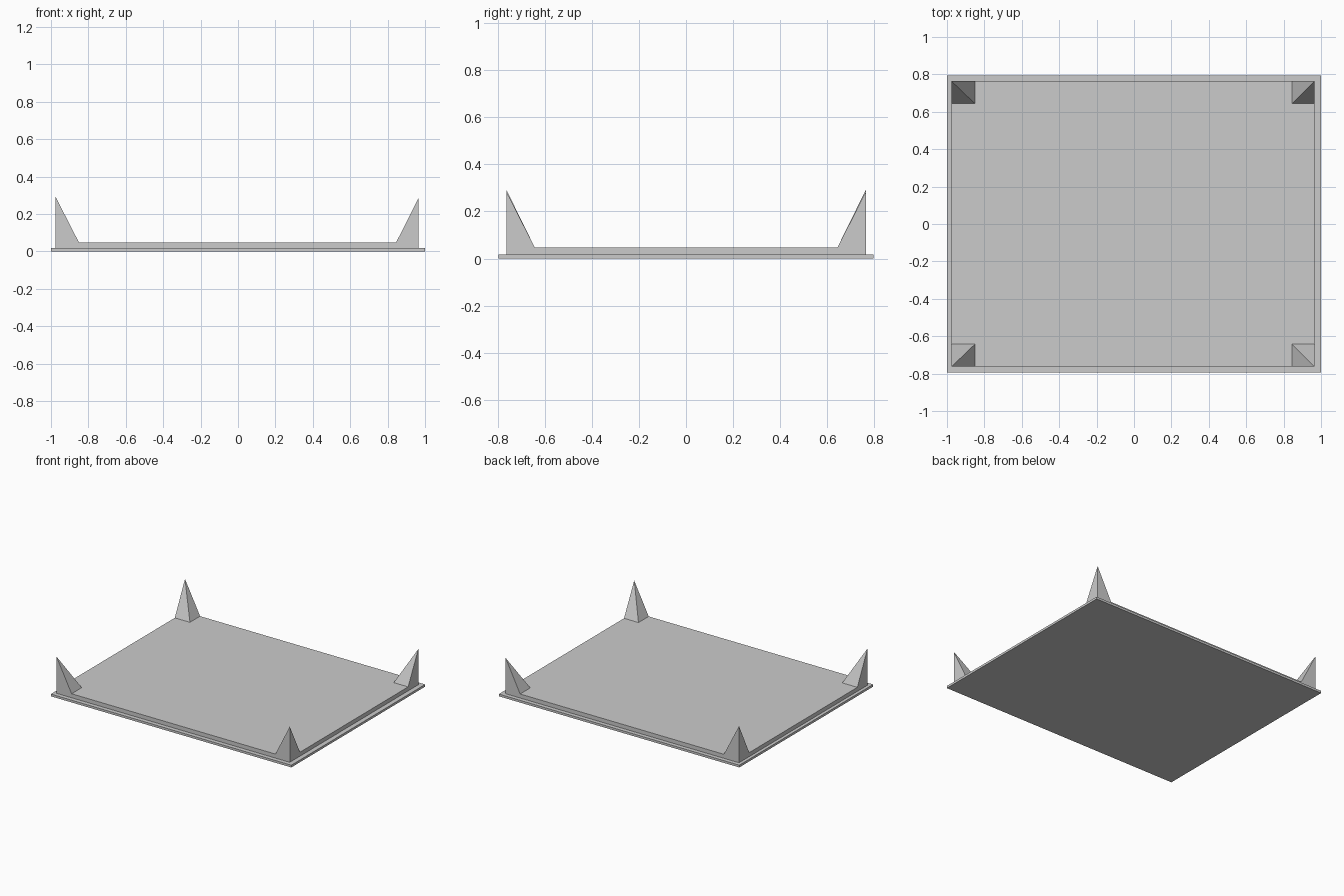
import bpy
import bmesh

cube = bpy.data.objects.get("Cube")
if cube:
    bpy.data.objects.remove(cube, do_unlink=True)

grey = bpy.data.materials.new("light_grey")
grey.use_nodes = True
COLOUR = (0.6, 0.6, 0.6, 1)
grey.diffuse_color = COLOUR
grey.node_tree.nodes["Principled BSDF"].inputs["Base Color"].default_value = COLOUR


def add_object(name, bm):
    bmesh.ops.recalc_face_normals(bm, faces=bm.faces)
    mesh = bpy.data.meshes.new(name)
    bm.to_mesh(mesh)
    bm.free()
    mesh.materials.append(grey)
    bpy.context.collection.objects.link(bpy.data.objects.new(name, mesh))


def slab(name, xs, ys, zs):
    bm = bmesh.new()
    bmesh.ops.create_cube(bm, size=1)
    for v in bm.verts:
        v.co = [r[0] if c < 0 else r[1] for c, r in zip(v.co, (xs, ys, zs))]
    add_object(name, bm)


def spike(name, x, y, inner_x, inner_y, base, tip):
    """Square pyramid whose tip stands above its outer corner."""
    bm = bmesh.new()
    corners = [(x, y), (inner_x, y), (inner_x, inner_y), (x, inner_y)]
    ring = [bm.verts.new((px, py, base)) for px, py in corners]
    apex = bm.verts.new((x, y, tip))
    bm.faces.new(ring)
    for a, b in zip(ring, ring[1:] + ring[:1]):
        bm.faces.new((a, b, apex))
    add_object(name, bm)


# Thin base and the slightly smaller plate on it
BASE_TOP, PLATE_TOP = 0.017, 0.047
LEFT, RIGHT, FRONT, BACK = 0.965, -0.976, -0.763, 0.764
slab("base_plate", (-1, 1), (-0.795, 0.795), (0, BASE_TOP))
slab("upper_plate", (RIGHT, LEFT), (FRONT, BACK), (BASE_TOP, PLATE_TOP))

# Corner spikes, flush with the plate's outer edges
for end, y, inner_y in (("front", FRONT, -0.642), ("back", BACK, 0.643)):
    spike(end + "_left_spike", LEFT, y, 0.845, inner_y, PLATE_TOP, 0.285)
    spike(end + "_right_spike", RIGHT, y, -0.85, inner_y, PLATE_TOP, 0.293)
